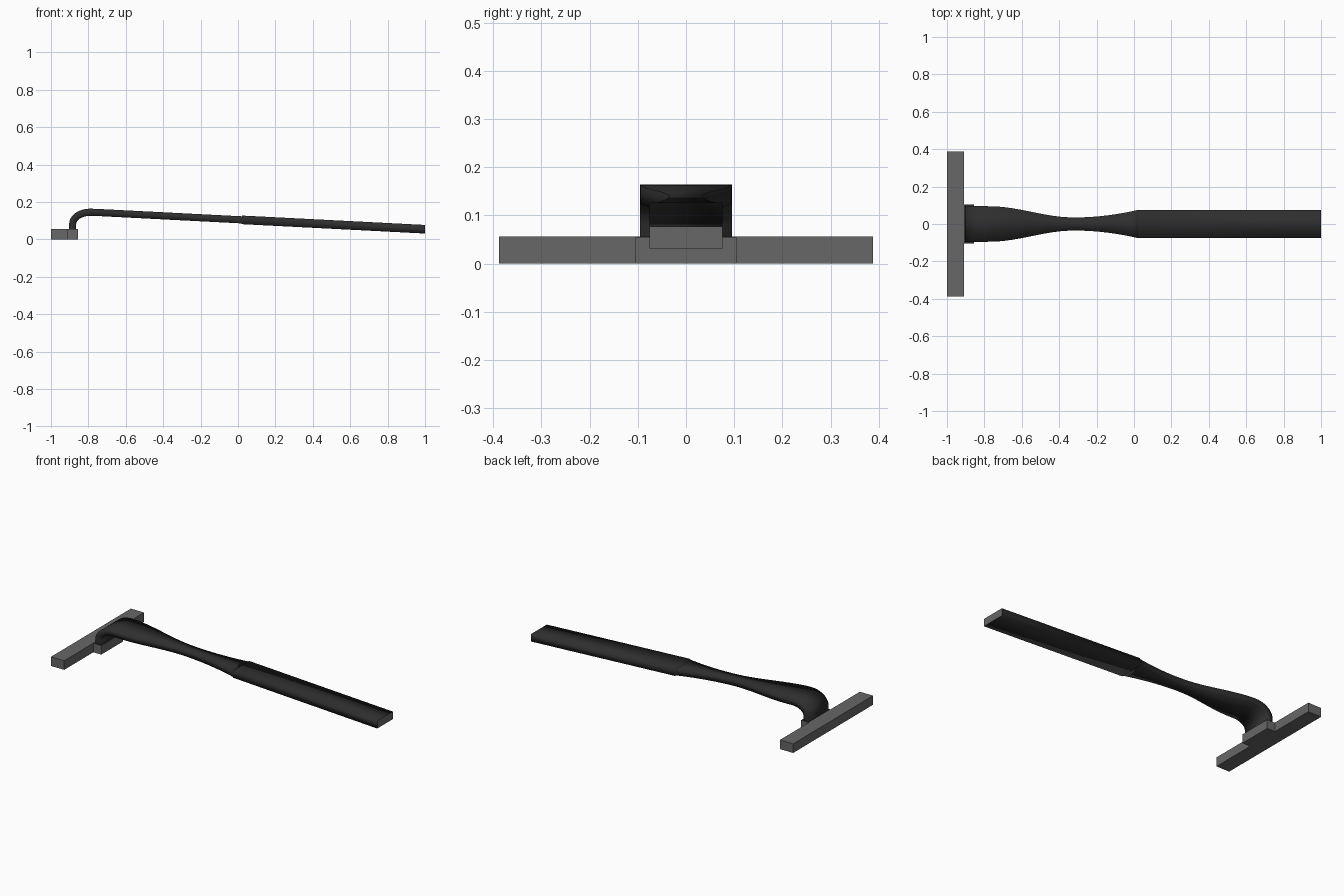
import bpy, bmesh, math
from mathutils import Vector

if "Cube" in bpy.data.objects:
    bpy.data.objects.remove(bpy.data.objects["Cube"])


def material(name, c):
    m = bpy.data.materials.new(name)
    m.diffuse_color = (c, c, c, 1)
    m.use_nodes = True
    m.node_tree.nodes["Principled BSDF"].inputs["Base Color"].default_value = m.diffuse_color
    return m


grey = material("mid grey", 0.135)
black = material("soft black", 0.027)


def finish(name, bm, mats):
    bmesh.ops.recalc_face_normals(bm, faces=bm.faces)
    me = bpy.data.meshes.new(name)
    bm.to_mesh(me)
    bm.free()
    for m in mats:
        me.materials.append(m)
    ob = bpy.data.objects.new(name, me)
    bpy.context.collection.objects.link(ob)
    return ob


def box(name, x0, x1, hy, z0, z1):
    bm = bmesh.new()
    bmesh.ops.create_cube(bm, size=1)
    for v in bm.verts:
        v.co = ((x0 + x1) / 2 + v.co.x * (x1 - x0), v.co.y * 2 * hy,
                (z0 + z1) / 2 + v.co.z * (z1 - z0))
    return finish(name, bm, [grey, black])


# Head bar and the socket holding the neck (dark on top)
box("head_bar", -1.0, -0.91, 0.388, 0.0, 0.056)
socket = box("neck_socket", -0.91, -0.856, 0.105, 0.0, 0.055)
for f in socket.data.polygons:
    if f.normal.z > 0.5:
        f.material_index = 1


# Handle: flat strip swept along a bent centre line with varying width
def half_width(x):
    if x < -0.78:
        return 0.095
    if x < -0.32:
        t = (x + 0.78) / 0.46
        return 0.035 + 0.06 * (0.5 + 0.5 * math.cos(math.pi * t))
    if x < 0.02:
        return 0.035 + 0.04 * ((x + 0.32) / 0.34) ** 2
    return 0.076


path = [Vector((-0.884, 0, 0.03))]
for i in range(11):                                  # bend
    a = math.pi / 2 * i / 10 * 1.02
    path.append(Vector((-0.789 - 0.095 * math.cos(a), 0, 0.082 + 0.063 * math.sin(a))))
xs = [-0.75 + 0.77 * i / 24 for i in range(25)] + [0.021, 1.0]
for x in xs:                                         # straight, sloping down
    path.append(Vector((x, 0, 0.054 + (1 - x) * 0.0512)))

bm = bmesh.new()
rings = []
for i, p in enumerate(path):
    t = (path[min(i + 1, len(path) - 1)] - path[max(i - 1, 0)]).normalized()
    n = Vector((-t.z, 0, t.x))
    if p.x > 0.99:
        n = Vector((0, 0, 1))
    h = 0.023 if p.x > 0.0205 else 0.019
    w = half_width(p.x)
    rings.append([bm.verts.new(p + n * s * h + Vector((0, u * w, 0)))
                  for s, u in ((1, 1), (1, -1), (-1, -1), (-1, 1))])
for a, b in zip(rings, rings[1:]):
    for k in range(4):
        f = bm.faces.new((a[k], a[(k + 1) % 4], b[(k + 1) % 4], b[k]))
        f.smooth = True
bm.faces.new(rings[0])
bm.faces.new(rings[-1]).material_index = 1           # grey end plate
for e in bm.edges:                                   # keep the strip's corners crisp
    if len(e.link_faces) == 2 and e.calc_face_angle(0) > math.radians(35):
        e.smooth = False
finish("handle", bm, [black, grey])
